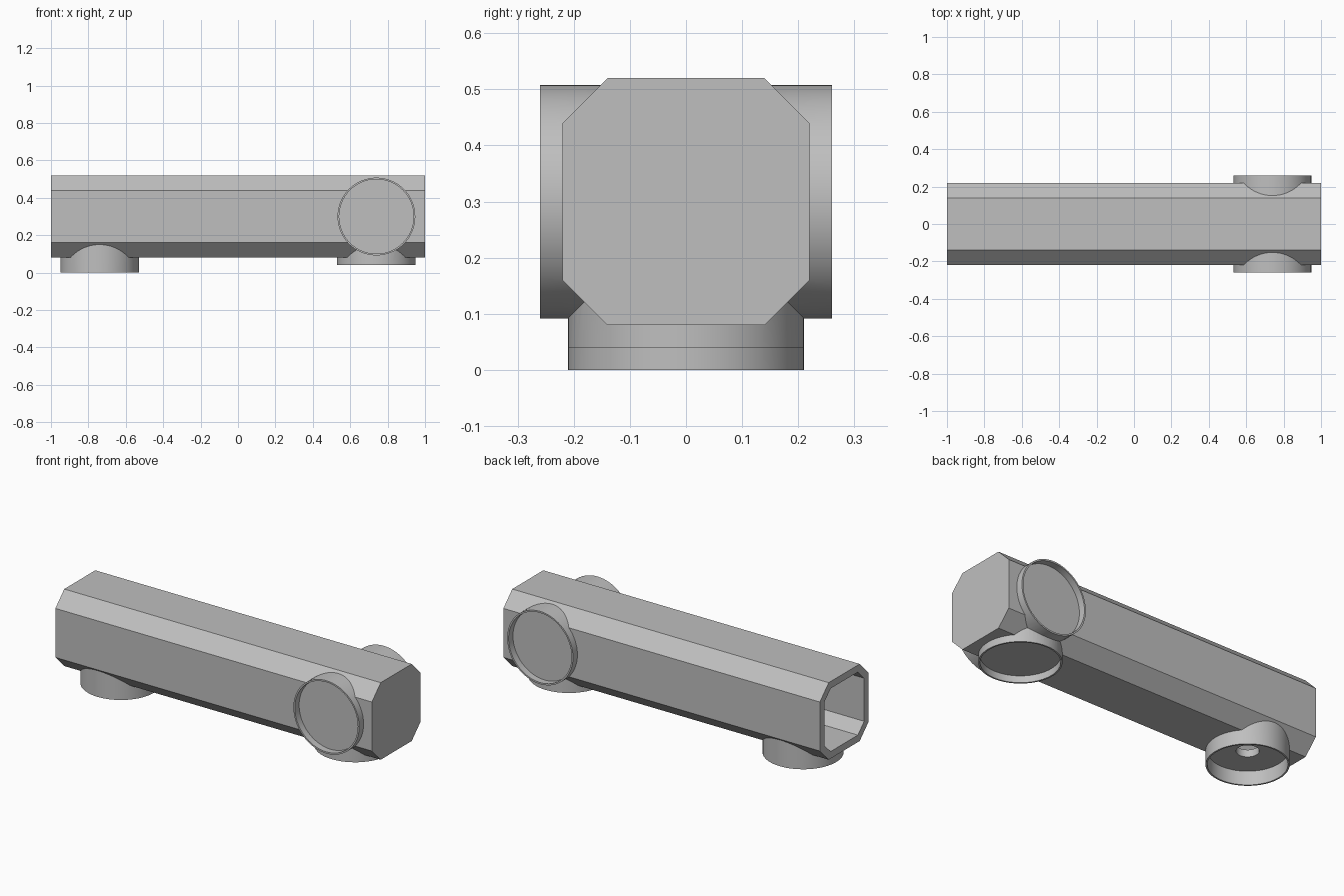
import bpy, bmesh, math
from mathutils import Matrix, Vector

if "Cube" in bpy.data.objects:
    bpy.data.objects.remove(bpy.data.objects["Cube"])

grey = bpy.data.materials.new("light_grey")
grey.use_nodes = True
colour = (0.52, 0.52, 0.52, 1)
grey.diffuse_color = colour
grey.node_tree.nodes["Principled BSDF"].inputs["Base Color"].default_value = colour

AXIS_Z = 0.3    # height of the tube's centre line
HALF = 0.22     # half width of the tube
WALL = 0.04
SEGMENTS = 64


def add_object(name, bm):
    bmesh.ops.recalc_face_normals(bm, faces=bm.faces[:])
    mesh = bpy.data.meshes.new(name)
    bm.to_mesh(mesh)
    bm.free()
    mesh.materials.append(grey)
    obj = bpy.data.objects.new(name, mesh)
    bpy.context.collection.objects.link(obj)
    return obj


def octagon_bar(name, half, chamfer, x0, x1):
    """Square bar along x with chamfered edges."""
    bm = bmesh.new()
    k = half - chamfer
    outline = [(half, -k), (half, k), (k, half), (-k, half),
               (-half, k), (-half, -k), (-k, -half), (k, -half)]
    face = bm.faces.new([bm.verts.new((x0, y, AXIS_Z + z)) for y, z in outline])
    new = bmesh.ops.extrude_face_region(bm, geom=[face])["geom"]
    bmesh.ops.translate(bm, vec=(x1 - x0, 0, 0),
                        verts=[v for v in new if isinstance(v, bmesh.types.BMVert)])
    return add_object(name, bm)


def lathe(name, profile, place):
    """Solid turned about local z from (radius, height) points."""
    bm = bmesh.new()
    verts = [bm.verts.new((r, 0, h)) for r, h in profile]
    edges = [bm.edges.new(pair) for pair in zip(verts, verts[1:])]
    bmesh.ops.spin(bm, geom=verts + edges, cent=(0, 0, 0), axis=(0, 0, 1),
                   angle=math.tau, steps=SEGMENTS, use_duplicate=False)
    bmesh.ops.remove_doubles(bm, verts=bm.verts[:], dist=1e-5)
    bm.transform(place)
    return add_object(name, bm)


def combine(target, tool, operation):
    mod = target.modifiers.new(operation.lower(), 'BOOLEAN')
    mod.operation = operation
    mod.solver = 'EXACT'
    mod.object = tool
    bpy.context.view_layer.objects.active = target
    bpy.ops.object.modifier_apply(modifier=mod.name)
    bpy.data.objects.remove(tool)


def cup(name, x, direction, radius, rim):
    """Shallow round cup; rim and floor are distances from the tube's axis."""
    floor = HALF + 0.001
    profile = [(0, 0.13), (radius, 0.13), (radius, rim),
               (radius - 0.009, rim), (radius - 0.009, floor), (0, floor)]
    turn = Vector((0, 0, 1)).rotation_difference(Vector(direction)).to_matrix().to_4x4()
    return lathe(name, profile, Matrix.Translation((x, 0, AXIS_Z)) @ turn)


# Chamfered tube
tube = octagon_bar("chamfered_tube", HALF, 0.08, -1, 1)

# Side cups and bottom cups
CUP_X = 0.74
for side in (-1, 1):
    combine(tube, cup("side_cup", CUP_X, (0, side, 0), 0.208, 0.26), 'UNION')
combine(tube, cup("front_foot_cup", CUP_X, (0, 0, -1), 0.21, 0.26), 'UNION')
combine(tube, cup("rear_foot_cup", -CUP_X, (0, 0, -1), 0.21, 0.3), 'UNION')

# Hollow inside, open at one end
combine(tube, octagon_bar("cavity", HALF - WALL, 0.057, -1.1, 1 - WALL), 'DIFFERENCE')

# Round holes in the floors of the bottom cups
for x in (-CUP_X, CUP_X):
    hole = lathe("hole", [(0, 0.02), (0.058, 0.02), (0.058, 0.2), (0, 0.2)],
                 Matrix.Translation((x, 0, 0)))
    combine(tube, hole, 'DIFFERENCE')

bpy.ops.object.select_all(action='DESELECT')
tube.select_set(True)
bpy.context.view_layer.objects.active = tube
bpy.ops.object.shade_smooth_by_angle(angle=math.radians(25))
